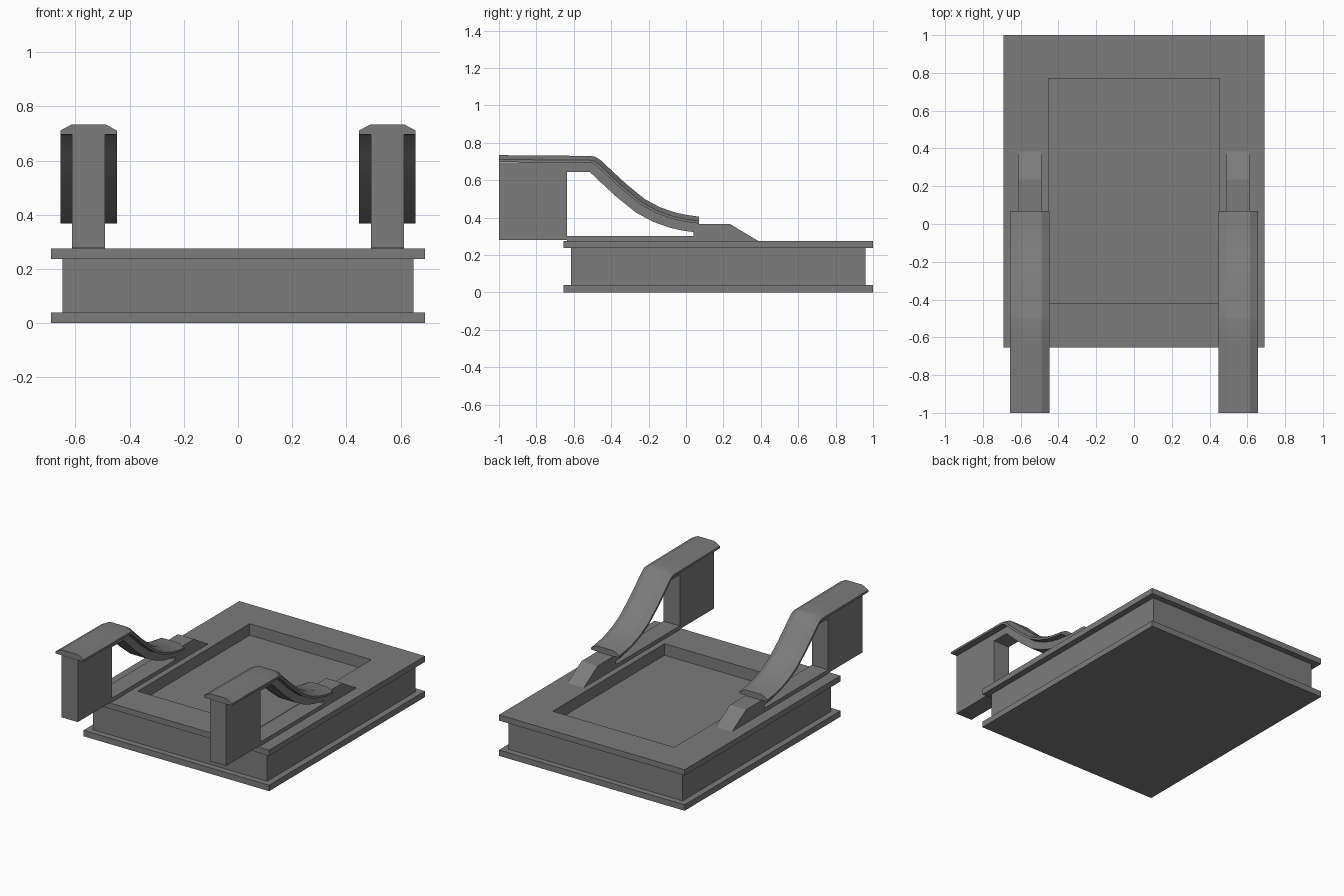
import bpy, bmesh, math
from mathutils import Vector

if "Cube" in bpy.data.objects:
    bpy.data.objects.remove(bpy.data.objects["Cube"])

grey = bpy.data.materials.new("mid grey")
grey.diffuse_color = (0.2, 0.2, 0.2, 1)
grey.use_nodes = True
grey.node_tree.nodes["Principled BSDF"].inputs["Base Color"].default_value = grey.diffuse_color


def loft(name, loops, mirror=False, smooth=False):
    """Skin a list of equal closed loops and cap both ends."""
    bm = bmesh.new()
    rings = [[bm.verts.new(p) for p in loop] for loop in loops]
    n = len(rings[0])
    for a, b in zip(rings, rings[1:]):
        for i in range(n):
            j = (i + 1) % n
            bm.faces.new((a[i], a[j], b[j], b[i]))
    bm.faces.new(rings[0][::-1])
    bm.faces.new(rings[-1])
    bmesh.ops.recalc_face_normals(bm, faces=bm.faces)
    me = bpy.data.meshes.new(name)
    bm.to_mesh(me)
    bm.free()
    me.materials.append(grey)
    ob = bpy.data.objects.new(name, me)
    bpy.context.collection.objects.link(ob)
    if mirror:
        ob.modifiers.new("mirror", 'MIRROR').use_mirror_merge = False
    if smooth:
        bpy.ops.object.select_all(action='DESELECT')
        ob.select_set(True)
        bpy.context.view_layer.objects.active = ob
        bpy.ops.object.shade_smooth_by_angle(angle=math.radians(25))
    return ob


def rect(hx, y0, y1, z):
    return [(-hx, y0, z), (hx, y0, z), (hx, y1, z), (-hx, y1, z)]


def side_profile(name, pts, x0=0.491, x1=0.612):
    return loft(name, [[(x, y, z) for y, z in pts] for x in (x0, x1)], mirror=True)


# Seat base: flanged box with a sunken seat pan on top
outer, waist, pan = (0.69, -0.655, 1.0), (0.648, -0.615, 0.96), (0.452, -0.418, 0.77)
loft("seat_base", [rect(*s, z) for s, z in (
    (outer, 0), (outer, 0.04), (waist, 0.04), (waist, 0.237),
    (outer, 0.237), (outer, 0.276), (pan, 0.276), (pan, 0.198))])

# Arm posts, overhanging the front of the base
side_profile("arm_post", [(-1, 0.28), (-0.635, 0.28), (-0.635, 0.696), (-1, 0.696)])

# Arm foot: thin runner rising to a wedge block
side_profile("arm_foot", [(-0.635, 0.276), (0.385, 0.276), (0.235, 0.366),
                          (0.04, 0.366), (0.04, 0.302), (-0.635, 0.302)])

# Top line of the sweeping armrest (y, z)
path = [Vector(p) for p in (
    (-1, 0.734), (-0.635, 0.731), (-0.51, 0.73), (-0.485, 0.725), (-0.455, 0.706),
    (-0.39, 0.645), (-0.32, 0.58), (-0.22, 0.499), (-0.14, 0.456),
    (-0.06, 0.428), (0.0, 0.415), (0.07, 0.405))]


def sweep(name, section, first=0):
    """Sweep (x, depth below top line) section points along the path."""
    loops = []
    for i in range(first, len(path)):
        p = path[i]
        if i in (first, len(path) - 1):
            down = Vector((0, -1))
        else:
            t = ((p - path[i - 1]).normalized() + (path[i + 1] - p).normalized()).normalized()
            down = Vector((t.y, -t.x))
        loops.append([(x, *(p + down * d)) for x, d in section])
    return loft(name, loops, mirror=True, smooth=True)


# Padded cap with bevelled top edges, and the narrow rail beneath it
sweep("armrest_cap", [(0.447, 0.037), (0.447, 0.023), (0.49, 0),
                      (0.613, 0), (0.656, 0.023), (0.656, 0.037)])
sweep("armrest_rail", [(0.491, 0.036), (0.612, 0.036), (0.612, 0.086), (0.491, 0.086)], first=1)
